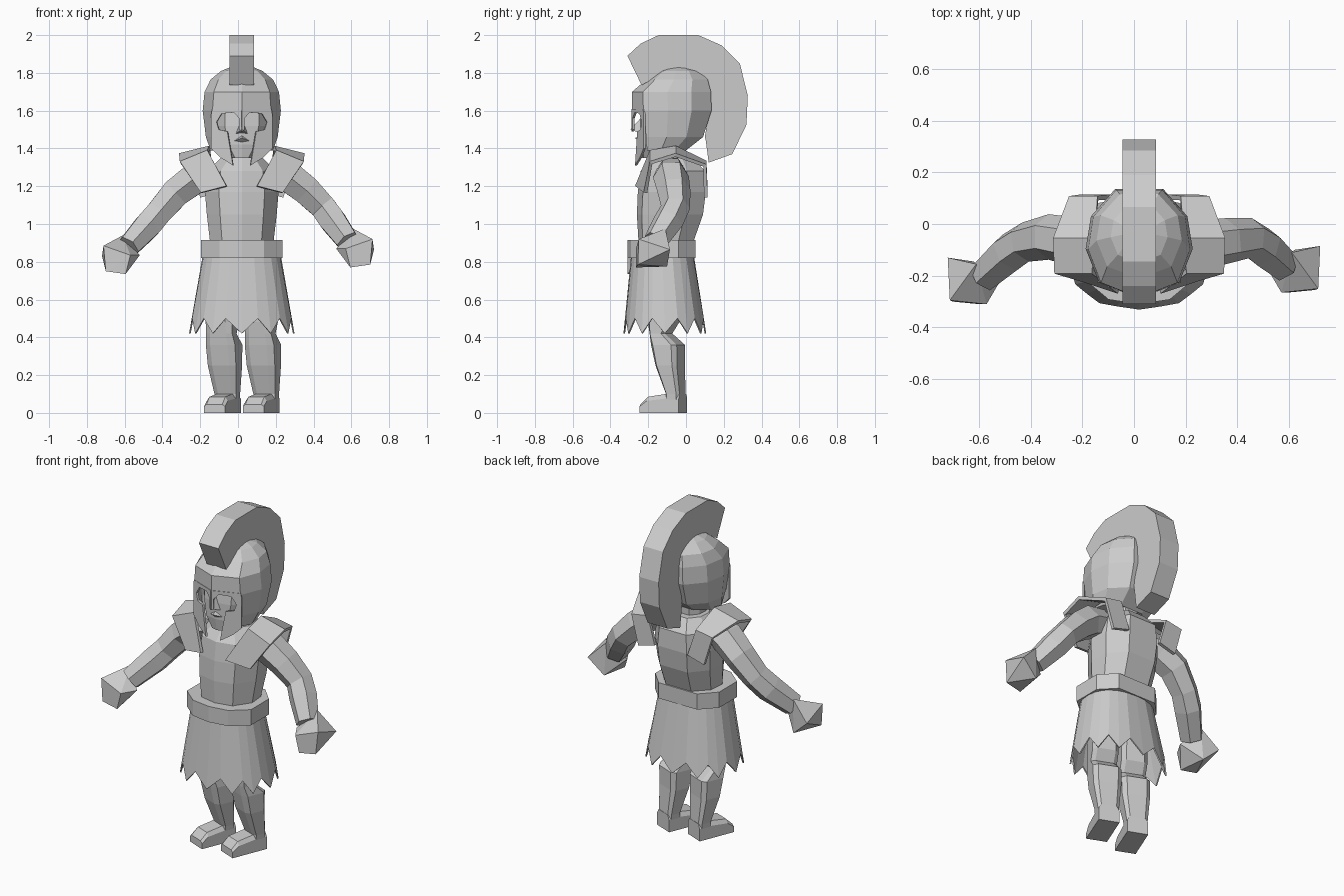
import bpy, bmesh, math
from mathutils import Vector

cube = bpy.data.objects.get("Cube")
if cube:
    bpy.data.objects.remove(cube)

CX = 0.02  # body centre line

stone = bpy.data.materials.new("plain_grey")
stone.use_nodes = True
GREY = (0.6, 0.6, 0.6, 1)
stone.diffuse_color = GREY
stone.node_tree.nodes["Principled BSDF"].inputs["Base Color"].default_value = GREY


def finish(name, bm, thick=0):
    bmesh.ops.recalc_face_normals(bm, faces=bm.faces[:])
    mesh = bpy.data.meshes.new(name)
    bm.to_mesh(mesh)
    bm.free()
    mesh.materials.append(stone)
    ob = bpy.data.objects.new(name, mesh)
    bpy.context.collection.objects.link(ob)
    if thick:
        mod = ob.modifiers.new("thickness", "SOLIDIFY")
        mod.thickness = thick
        mod.offset = 0
    return ob


def loft(name, rings, closed=True, caps=True, thick=0):
    """Join rows of points with quads."""
    bm = bmesh.new()
    rows = [[bm.verts.new(p) for p in r] for r in rings]
    n = len(rows[0])
    for a, b in zip(rows, rows[1:]):
        for i in range(n if closed else n - 1):
            j = (i + 1) % n
            bm.faces.new((a[i], a[j], b[j], b[i]))
    if closed and caps:
        bm.faces.new(rows[0])
        bm.faces.new(rows[-1])
    return finish(name, bm, thick)


def body_loft(name, half, levels, cx=CX):
    """Levels are (z, half width, front y, back y) around a mirrored half section."""
    section = half + [(-u, v) for u, v in reversed(half) if u > 0]
    return loft(name, [[(cx + u * w, (f + b) / 2 + v * (b - f) / 2, z) for u, v in section]
                       for z, w, f, b in levels])


def hull(name, pts):
    bm = bmesh.new()
    for p in pts:
        bm.verts.new(p)
    bmesh.ops.convex_hull(bm, input=bm.verts[:])
    return finish(name, bm)


def limb(name, path, sides=6):
    """Tube through (point, radius) pairs."""
    rings = []
    for i, (p, r) in enumerate(path):
        a, b = path[max(i - 1, 0)][0], path[min(i + 1, len(path) - 1)][0]
        t = (Vector(b) - Vector(a)).normalized()
        side = t.cross(Vector((0, 1, 0))).normalized()
        fwd = side.cross(t)
        rings.append([Vector(p) + r * (side * math.cos(k) + fwd * math.sin(k))
                      for k in [math.tau * (j + 0.5) / sides for j in range(sides)]])
    return loft(name, rings)


# Torso, neck and belt
chest = [(0, -1), (0.62, -0.85), (1, -0.2), (0.95, 0.45), (0.5, 1)]
body_loft("torso", chest, [
    (0.88, .165, -.25, .03), (1.05, .185, -.26, .09), (1.17, .195, -.255, .105),
    (1.28, .18, -.24, .10), (1.35, .11, -.18, .04)])
body_loft("neck", chest, [(1.30, .085, -.17, .0), (1.45, .08, -.17, .0)])
waist = [(0, -1), (0.55, -0.9), (1, -0.45), (1, 0.5), (0.6, 1)]
body_loft("belt", waist, [(0.82, .215, -.31, .05), (0.915, .215, -.31, .05)])

# Skirt with a jagged hem, slightly squared in plan
TEETH = 12
top, hem = [], []
for i in range(TEETH * 2):
    a = math.tau * i / (TEETH * 2)
    c, s = [math.copysign(abs(v) ** 0.85, v) for v in (math.cos(a), math.sin(a))]
    top.append((CX + .20 * c, -.125 + .16 * s, 0.85))
    tip = i % 2 == 0
    flare = 1 if tip else 0.97
    hem.append((CX + .275 * c * flare, -.112 + .215 * s * flare, 0.42 if tip else 0.50))
loft("skirt", [top, hem], caps=False, thick=0.008)

# Legs and feet, turned toward the model's right
calf = [(0.6, -1), (1, -0.7), (1, 0.7), (0.7, 1)]
sole = [(-.112, 0), (-.112, .045), (-.07, .085), (.03, .1), (.112, .1), (.112, 0)]
for side, s in (("left", 1), ("right", -1)):
    leg = body_loft(side + "_leg", calf, [
        (0.0, .055, .03, .11), (0.10, .062, .03, .11), (0.25, .08, -.025, .10),
        (0.36, .083, -.05, .10), (0.42, .075, -.06, .03), (0.48, .075, -.07, .07),
        (0.62, .075, -.08, .08)], 0)
    foot = loft(side + "_foot", [[(u, y, z * h) for y, z in sole]
                                 for u, h in ((-.06, .75), (-.045, 1), (.045, 1), (.06, .75))])
    for ob in (leg, foot):
        ob.location = (CX + s * .103, -.12, 0)
        ob.rotation_euler.z = math.radians(-22)

# Shoulder guards: strips draped from back to front
drape = [((.11, .105, 1.17), (.22, .105, 1.14)), ((.16, .10, 1.33), (.27, .10, 1.31)),
         ((.17, -.055, 1.405), (.33, -.055, 1.365)), ((.18, -.185, 1.385), (.325, -.185, 1.325)),
         ((.08, -.26, 1.20), (.215, -.215, 1.165))]
for side, s in (("left", 1), ("right", -1)):
    loft(side + "_shoulder_guard", [[(CX + s * x, y, z) for x, y, z in row] for row in drape],
         closed=False, thick=0.02)

# Arms and fists
limb("left_arm", [((.16, -.08, 1.28), .08), ((.27, -.08, 1.25), .095), ((.36, -.065, 1.18), .088),
                  ((.45, -.055, 1.09), .078), ((.50, -.09, 1.02), .08), ((.58, -.16, .91), .066)])
limb("right_arm", [((-.12, -.08, 1.28), .08), ((-.23, -.07, 1.24), .095), ((-.33, -.05, 1.165), .088),
                   ((-.42, -.07, 1.06), .078), ((-.48, -.11, .99), .08), ((-.58, -.20, .88), .066)])
fist = [(.61, -.11, .975), (.72, -.085, .865), (.712, -.25, .92), (.70, -.255, .785),
        (.57, -.265, .87), (.595, -.265, .77), (.52, -.18, .87), (.62, -.10, .775)]
hull("left_fist", fist)
hull("right_fist", [(-x, y - .045, z - .035) for x, y, z in fist])

# Helmet dome with the front lower half left open for the face
skull = [(0, -1), (0.75, -0.72), (1, -0.1), (0.9, 0.5), (0.45, 1)]
dome = body_loft("helmet_dome", skull, [
    (1.39, .165, -.24, .0), (1.46, .19, -.26, .09), (1.60, .207, -.285, .135),
    (1.70, .197, -.285, .132), (1.765, .165, -.21, .115), (1.81, .11, -.15, .07),
    (1.835, .05, -.07, .0)])
bm = bmesh.new()
bm.from_mesh(dome.data)
opening = [f for f in bm.faces
           if f.calc_center_median().y < -.2 and f.calc_center_median().z < 1.6]
bmesh.ops.delete(bm, geom=opening, context="FACES")
bm.to_mesh(dome.data)
bm.free()

# Helmet mask: nasal bar, eye cut-outs and pointed cheek guards
outline = [(0, 1.61), (.155, 1.61), (.16, 1.58), (.16, 1.40), (.115, 1.355),
           (.045, 1.31), (.075, 1.49), (.12, 1.50), (.132, 1.54), (.105, 1.585), (.04, 1.59),
           (.012, 1.56), (.012, 1.50), (0, 1.49)]
for side, s in (("left", 1), ("right", -1)):
    bm = bmesh.new()
    bm.faces.new([bm.verts.new((CX + s * u, -.282 + .39 * u, z)) for u, z in outline])
    finish(side + "_mask", bm, thick=0.012)

# Face inside the helmet
jaw = [(0, -1), (0.6, -0.85), (1, -0.2), (0.8, 1)]
body_loft("face", jaw, [(1.35, .06, -.235, -.10), (1.42, .12, -.245, -.04),
                        (1.52, .15, -.245, .02), (1.64, .15, -.23, .02)])
hull("nose", [(CX, -.24, 1.56), (CX, -.295, 1.50), (CX - .03, -.24, 1.48), (CX + .03, -.24, 1.48)])
hull("lips", [(CX, -.27, 1.455), (CX, -.24, 1.47), (CX - .04, -.235, 1.44),
              (CX + .04, -.235, 1.44), (CX, -.235, 1.425)])

# Crest arching over the helmet
outer = [(-.31, 1.89), (-.24, 1.955), (-.145, 2), (.065, 2), (.19, 1.945), (.285, 1.85),
         (.327, 1.68), (.32, 1.525), (.245, 1.37), (.12, 1.325)]
inner = [(-.235, 1.735), (-.19, 1.76), (-.12, 1.80), (.03, 1.81), (.08, 1.78), (.11, 1.73),
         (.125, 1.62), (.115, 1.56), (.10, 1.46), (.105, 1.44)]
loft("crest", [[(CX - .065, *o), (CX + .065, *o), (CX + .065, *i), (CX - .065, *i)]
               for o, i in zip(outer, inner)])
